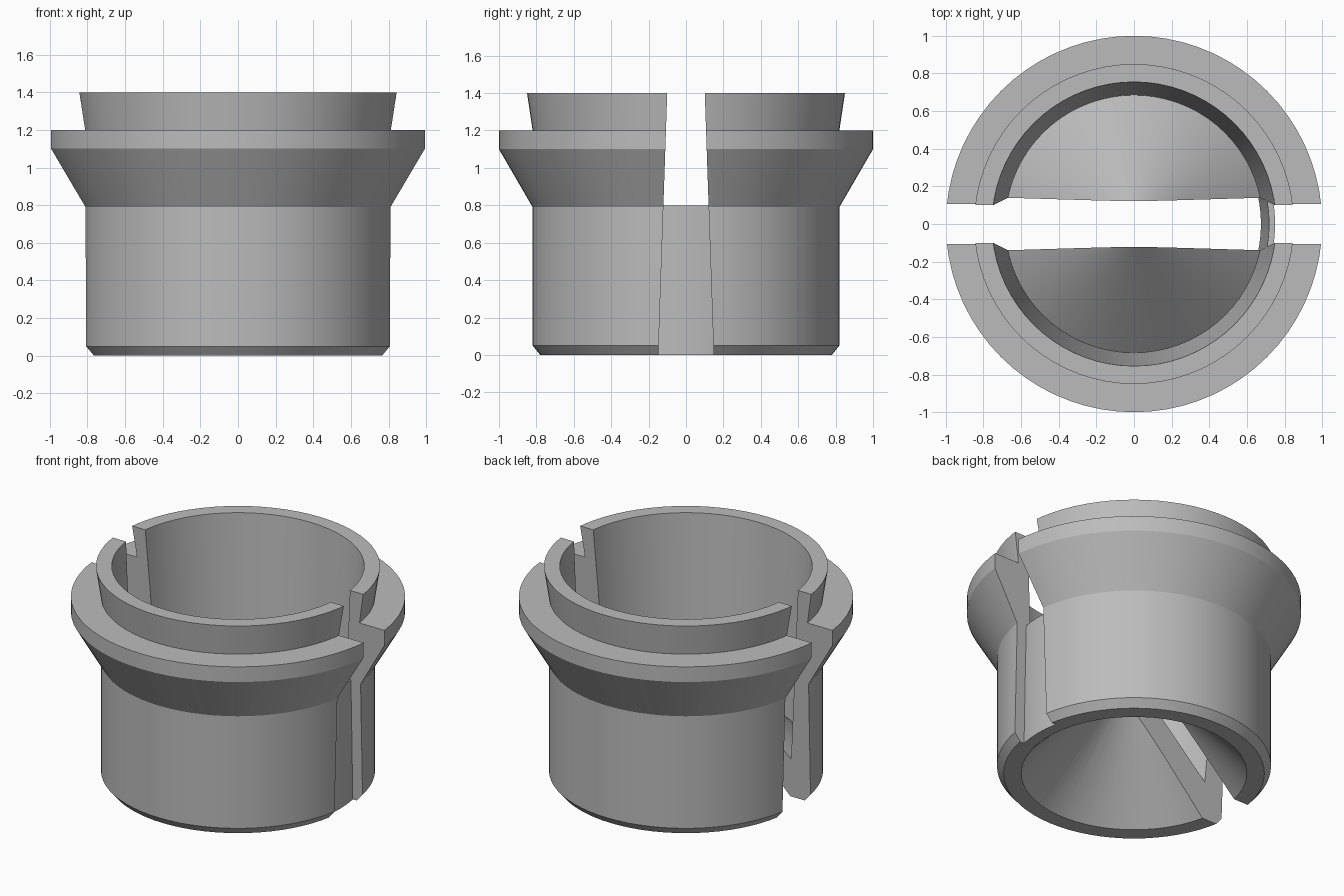
import bpy, bmesh, math

cube = bpy.data.objects.get("Cube")
if cube:
    bpy.data.objects.remove(cube, do_unlink=True)

# One plain grey for the whole part
grey = bpy.data.materials.new("satin grey")
grey.use_nodes = True
COLOUR = (0.5, 0.5, 0.5, 1)
grey.diffuse_color = COLOUR
grey.node_tree.nodes["Principled BSDF"].inputs["Base Color"].default_value = COLOUR


def to_object(name, bm):
    bmesh.ops.recalc_face_normals(bm, faces=bm.faces)
    mesh = bpy.data.meshes.new(name)
    bm.to_mesh(mesh)
    bm.free()
    mesh.materials.append(grey)
    obj = bpy.data.objects.new(name, mesh)
    bpy.context.collection.objects.link(obj)
    return obj


def revolve(name, profile, closed, steps=72):
    """Turn a radius/height profile around the z axis."""
    bm = bmesh.new()
    verts = [bm.verts.new((r, 0, z)) for r, z in profile]
    pairs = list(zip(verts, verts[1:]))
    if closed:
        pairs.append((verts[-1], verts[0]))
    edges = [bm.edges.new(p) for p in pairs]
    bmesh.ops.spin(bm, geom=verts + edges, cent=(0, 0, 0), axis=(0, 0, 1),
                   angle=math.tau, steps=steps)
    bmesh.ops.remove_doubles(bm, verts=bm.verts, dist=0.0005)
    return to_object(name, bm)


def wedge(name, x0, x1, z0, z1):
    """Slot shape that narrows towards the top."""
    def half(z):
        return 0.148 - 0.034 * z
    bm = bmesh.new()
    ends = [[bm.verts.new((x, s * half(z), z))
             for s, z in ((-1, z0), (1, z0), (1, z1), (-1, z1))] for x in (x0, x1)]
    a, b = ends
    bm.faces.new(a)
    bm.faces.new(b)
    for i in range(4):
        j = (i + 1) % 4
        bm.faces.new((a[i], a[j], b[j], b[i]))
    obj = to_object(name, bm)
    obj.hide_render = True
    return obj


def cut(obj, cutter, operation):
    """Apply a boolean, then drop the cutter."""
    mod = obj.modifiers.new("slot", "BOOLEAN")
    mod.operation, mod.object, mod.solver = operation, cutter, "EXACT"
    bpy.context.view_layer.update()
    graph = bpy.context.evaluated_depsgraph_get()
    mesh = bpy.data.meshes.new_from_object(obj.evaluated_get(graph))
    obj.modifiers.clear()
    obj.data = mesh
    bpy.data.objects.remove(cutter, do_unlink=True)


def smooth(obj):
    bpy.ops.object.select_all(action="DESELECT")
    obj.select_set(True)
    bpy.context.view_layer.objects.active = obj
    bpy.ops.object.shade_smooth_by_angle(angle=math.radians(25))


# Flanged sleeve with a raised conical floor inside
sleeve = revolve("flanged_sleeve", [
    (0, 0.70), (0.675, 0), (0.78, 0), (0.82, 0.05), (0.82, 0.79),
    (1.0, 1.10), (1.0, 1.20), (0.82, 1.20), (0.85, 1.40),
    (0.755, 1.40), (0.685, 0.25), (0, 0.88)], False)
cut(sleeve, wedge("slot_cutter", -1.2, 1.2, -0.2, 1.6), "DIFFERENCE")
smooth(sleeve)

# Thin web that joins the two halves low in the left slot
web = revolve("slot_web", [(0.675, 0), (0.75, 0), (0.75, 0.80), (0.718, 0.80)], True)
cut(web, wedge("web_cutter", 0.3, 1.2, -0.2, 1.6), "INTERSECT")
smooth(web)
